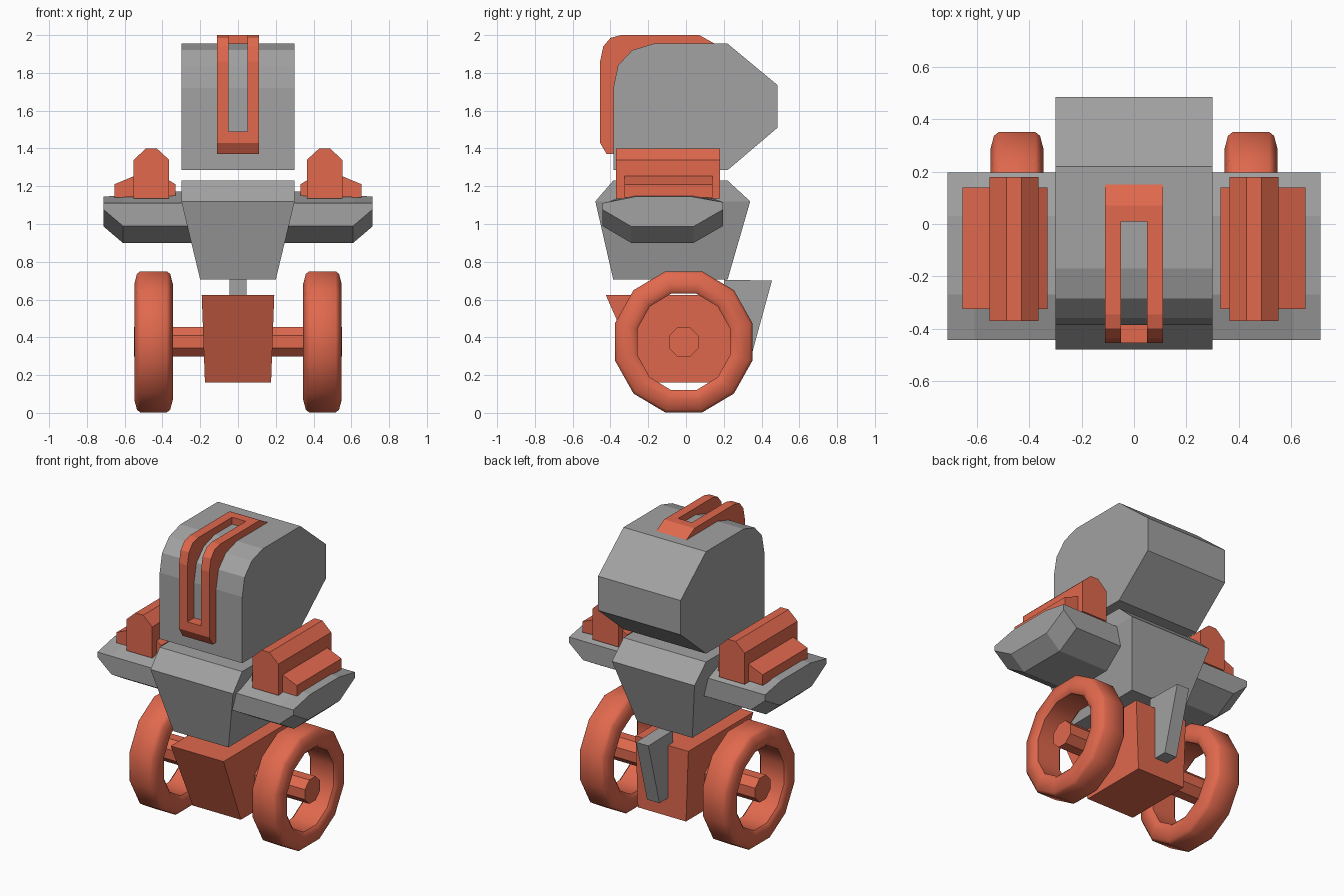
import bpy, bmesh, math

if "Cube" in bpy.data.objects:
    bpy.data.objects.remove(bpy.data.objects["Cube"])


def material(name, rgb):
    m = bpy.data.materials.new(name)
    m.diffuse_color = (*rgb, 1)
    m.use_nodes = True
    m.node_tree.nodes["Principled BSDF"].inputs["Base Color"].default_value = m.diffuse_color
    return m


GREY = material("grey metal", (0.36, 0.36, 0.36))
ORANGE = material("orange paint", (0.75, 0.14, 0.075))


def loft(name, mat, rings, closed=False, smooth=False):
    """Skin a list of equal-length point rings; cap the ends unless closed."""
    bm = bmesh.new()
    rows = [[bm.verts.new(p) for p in r] for r in rings]
    n = len(rows[0])
    pairs = list(zip(rows, rows[1:])) + ([(rows[-1], rows[0])] if closed else [])
    for a, b in pairs:
        for i in range(n):
            j = (i + 1) % n
            bm.faces.new((a[i], a[j], b[j], b[i]))
    if not closed:
        bm.faces.new(rows[0])
        bm.faces.new(rows[-1])
    bmesh.ops.recalc_face_normals(bm, faces=bm.faces)
    me = bpy.data.meshes.new(name)
    bm.to_mesh(me)
    bm.free()
    me.materials.append(mat)
    ob = bpy.data.objects.new(name, me)
    bpy.context.collection.objects.link(ob)
    if smooth:
        bpy.ops.object.select_all(action='DESELECT')
        ob.select_set(True)
        bpy.context.view_layer.objects.active = ob
        bpy.ops.object.shade_smooth_by_angle(angle=math.radians(40))
    return ob


def side_profile(name, mat, pts, x0, x1):
    """Extrude a (y, z) outline along x."""
    return loft(name, mat, [[(x, y, z) for y, z in pts] for x in (x0, x1)])


def front_profile(name, mat, pts, y0, y1):
    """Extrude an (x, z) outline along y."""
    return loft(name, mat, [[(x, y, z) for x, z in pts] for y in (y0, y1)])


def rect(x, y0, y1, z):
    return [(-x, y0, z), (x, y0, z), (x, y1, z), (-x, y1, z)]


# Head
side_profile("head", GREY, [(-.385, 1.285), (-.385, 1.72), (-.36, 1.84), (-.285, 1.92),
                            (-.17, 1.955), (.22, 1.955), (.485, 1.735), (.485, 1.51),
                            (.22, 1.285)], -.3, .3)

# Raised visor frame: two rails joined at both ends
rail = [(-.37, 1.37), (-.42, 1.37), (-.455, 1.43), (-.455, 1.86), (-.438, 1.94),
        (-.40, 1.985), (-.345, 2.0), (.07, 2.0), (.155, 1.953), (.155, 1.94),
        (-.17, 1.94), (-.275, 1.905), (-.345, 1.83), (-.37, 1.72)]
for s, side in ((-1, "left"), (1, "right")):
    side_profile("visor_rail_" + side, ORANGE, rail, s * .05, s * .11)
side_profile("visor_lower_bar", ORANGE, [(-.37, 1.37), (-.42, 1.37), (-.455, 1.43),
                                         (-.455, 1.49), (-.37, 1.49)], -.05, .05)
side_profile("visor_top_bar", ORANGE, [(.01, 1.94), (.01, 2.0), (.07, 2.0),
                                       (.155, 1.953), (.155, 1.94)], -.05, .05)

# Torso
loft("torso", GREY, [rect(.2, -.385, .22, .705), rect(.3, -.48, .34, 1.12),
                     rect(.3, -.385, .22, 1.23)])

# Pelvis block between the wheels and rear strut up to the torso
loft("base_block", ORANGE, [rect(.175, -.22, .25, .16), rect(.192, -.425, .25, .625)])
side_profile("rear_strut", GREY, [(.2, .705), (.455, .70), (.34, .28), (.2, .28)], -.045, .045)


def ring(r_y, r_z, x, n):
    """Flat-topped regular polygon around the axle line."""
    return [(x, -.012 + r_y * math.cos((i + .5) * math.tau / n),
             .376 + r_z * math.sin((i + .5) * math.tau / n)) for i in range(n)]


# Axle
loft("axle", ORANGE, [ring(.085, .085, x, 8) for x in (-.55, .55)], smooth=False)

for s, side in ((-1, "left"), (1, "right")):
    # Hollow wheel with rounded tread
    half = [(.0, .07), (-.015, .088), (-.07, .102), (-.105, .1), (-.122, .085)]
    section = half + [(d, -w) for d, w in reversed(half)]
    loft("wheel_" + side, ORANGE,
         [ring(.376 + d, .387 + d, s * (.447 + w), 12) for d, w in section],
         closed=True, smooth=True)

    # Wing-like shoulder, underside rising at the tip
    def wing(x, top, lift):
        return [(s * x, y, z) for y, z in (
            (-.443, 1.11), (-.27, top), (.03, top), (.197, 1.115),
            (.197, .99 + lift), (.04, .9 + lift), (-.29, .9 + lift), (-.443, .99 + lift))]
    loft("shoulder_" + side, GREY, [wing(.2, 1.18, 0), wing(.61, 1.152, 0), wing(.712, 1.145, .087)])

    # Shoulder pod and its stepped side housings
    front_profile("pod_" + side, ORANGE, [(s * x, z) for x, z in (
        (.365, 1.135), (.365, 1.34), (.43, 1.4), (.487, 1.4), (.552, 1.34), (.552, 1.135))],
        -.37, .18)
    front_profile("pod_step_" + side, ORANGE, [(s * x, z) for x, z in (
        (.33, 1.15), (.33, 1.21), (.38, 1.24), (.54, 1.258), (.655, 1.21), (.655, 1.14))],
        -.325, .14)
